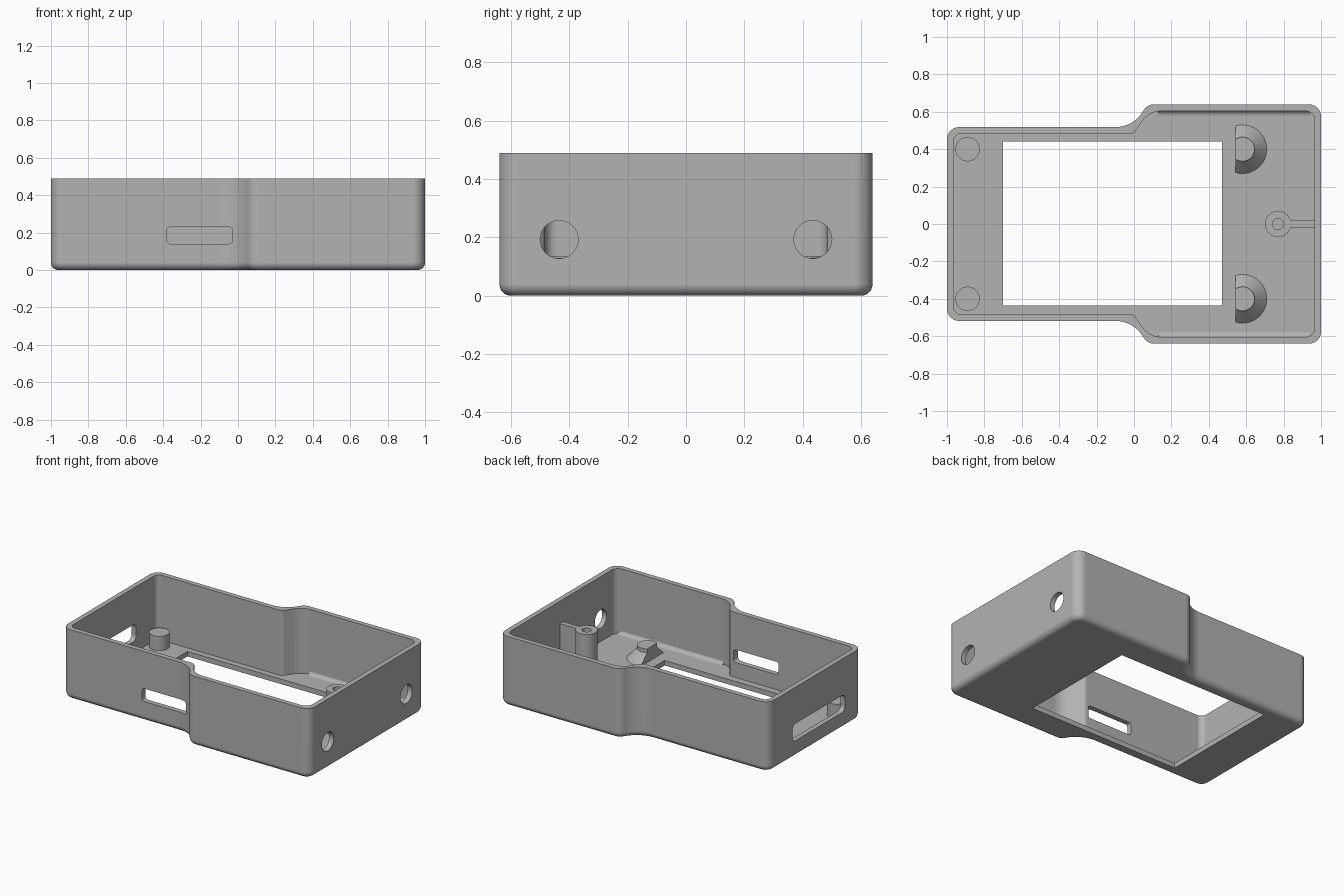
import bpy, bmesh, math
from mathutils import Matrix, Vector

cube = bpy.data.objects.get("Cube")
if cube:
    bpy.data.objects.remove(cube)

grey = bpy.data.materials.new("plain grey")
grey.use_nodes = True
grey.diffuse_color = (0.45, 0.45, 0.45, 1)
bsdf = next(n for n in grey.node_tree.nodes if n.type == 'BSDF_PRINCIPLED')
bsdf.inputs["Base Color"].default_value = grey.diffuse_color

FLOOR, TOP = 0.035, 0.49
# Axis maps: local z becomes -y, or x
TO_FRONT = Matrix(((1, 0, 0), (0, 0, -1), (0, 1, 0))).to_4x4()
TO_SIDE = Matrix(((0, 0, 1), (1, 0, 0), (0, 1, 0))).to_4x4()


def rounded(corners, steps=8):
    """Closed outline whose corners (x, y, tangent length) become arcs."""
    out, n = [], len(corners)
    for i, (x, y, t) in enumerate(corners):
        p = Vector((x, y))
        a = (Vector(corners[i - 1][:2]) - p).normalized()
        b = (Vector(corners[(i + 1) % n][:2]) - p).normalized()
        w = math.cos((math.pi - a.angle(b)) / 2)
        for k in range(steps + 1):
            u = k / steps
            f, g, h = (1 - u) ** 2, 2 * u * (1 - u) * w, u * u
            out.append(((p + a * t) * f + p * g + (p + b * t) * h) / (f + g + h))
    return out


def mirrored(half):
    """Complete a half outline across y = 0, counter-clockwise."""
    return [(x, -y, t) for x, y, t in half] + half[::-1]


def box(x0, x1, y0, y1, t=0):
    pts = [(x0, y0, t), (x1, y0, t), (x1, y1, t), (x0, y1, t)]
    return rounded(pts) if t else [Vector(p[:2]) for p in pts]


def circle(x, y, r, n=48):
    return [Vector((x + r * math.cos(math.tau * k / n), y + r * math.sin(math.tau * k / n)))
            for k in range(n)]


def inset(outline, d):
    out, n = [], len(outline)
    for i, p in enumerate(outline):
        e = (p - outline[i - 1]).normalized()
        f = (outline[(i + 1) % n] - p).normalized()
        m = Vector((-e.y - f.y, e.x + f.x)).normalized()
        out.append(p + m * d / max(0.3, m.dot(Vector((-e.y, e.x)))))
    return out


def loft(name, outline, rings, matrix=Matrix()):
    """Solid through copies of the outline, each ring being (inset, height)."""
    bm = bmesh.new()
    loops = [[bm.verts.new((p.x, p.y, z)) for p in inset(outline, d)] for d, z in rings]
    n = len(outline)
    for lo, hi in zip(loops, loops[1:]):
        for i in range(n):
            j = (i + 1) % n
            bm.faces.new((lo[i], lo[j], hi[j], hi[i]))
    bm.faces.new(loops[0][::-1])
    bm.faces.new(loops[-1])
    bm.transform(matrix)
    bmesh.ops.recalc_face_normals(bm, faces=bm.faces)
    mesh = bpy.data.meshes.new(name)
    bm.to_mesh(mesh)
    bm.free()
    mesh.materials.append(grey)
    obj = bpy.data.objects.new(name, mesh)
    bpy.context.collection.objects.link(obj)
    return obj


def activate(obj):
    bpy.ops.object.select_all(action='DESELECT')
    obj.select_set(True)
    bpy.context.view_layer.objects.active = obj


def cut(obj, *cutters):
    for c in cutters:
        c.hide_render = True
        activate(obj)
        mod = obj.modifiers.new("cut", 'BOOLEAN')
        mod.operation, mod.solver, mod.object = 'DIFFERENCE', 'EXACT', c
        bpy.ops.object.modifier_apply(modifier=mod.name)
        bpy.data.objects.remove(c)


def smooth(obj):
    activate(obj)
    bpy.ops.object.shade_smooth_by_angle(angle=math.radians(30))
    mod = obj.modifiers.new("even shading", 'WEIGHTED_NORMAL')
    mod.keep_sharp = True


# Case shell: stepped outline with a rounded bottom edge
outer = rounded(mirrored([(-1, 0.518, 0.065), (0, 0.518, 0.1),
                          (0.07, 0.64, 0.038), (1, 0.64, 0.065)]))
inner = rounded(mirrored([(-0.965, 0.483, 0.04), (0, 0.483, 0.02),
                          (0.08, 0.605, 0.07), (0.965, 0.605, 0.05)]))
R = 0.04
arc = [k * math.pi / 12 for k in range(7)]
shell = loft("case_shell", outer,
             [(R - R * math.sin(a), R - R * math.cos(a)) for a in arc] + [(0, TOP)])

# Cavity, floor window, port slots and end holes
cutters = [
    loft("cavity_cutter", inner, [(0, FLOOR), (0, 0.6)]),
    loft("window_cutter", box(-0.7, 0.47, -0.435, 0.44), [(0, -0.1), (0, 0.1)]),
    loft("front_slot_cutter", box(-0.38, -0.03, 0.14, 0.23, 0.018),
         [(0, 0.4), (0, 0.6)], TO_FRONT),
    loft("end_slot_cutter", box(-0.33, 0.25, 0.115, 0.235, 0.035),
         [(0, -1.1), (0, -0.93)], TO_SIDE),
]
for y in (-0.435, 0.435):
    cutters.append(loft("hole_cutter", circle(y, 0.193, 0.065),
                        [(0, 0.9), (0, 1.1)], TO_SIDE))
cut(shell, *cutters)
smooth(shell)

for side, s in (("right", -1), ("left", 1)):
    # Round support posts at the narrow end
    smooth(loft(f"support_post_{side}", circle(-0.89, s * 0.4, 0.065),
                [(0, 0.02), (0, 0.135)]))

    # Flared posts trimmed flat on the window side
    flare = loft(f"flared_post_{side}", circle(0.58, s * 0.4, 0.13),
                 [(0, 0.02), (0, FLOOR), (0.065, 0.105), (0.065, 0.13)])
    cut(flare, loft("trim_cutter", box(0.3, 0.543, s * 0.4 - 0.2, s * 0.4 + 0.2),
                    [(0, -0.1), (0, 0.3)]))
    smooth(flare)

    # Concave fillet between the floor and the wide side wall
    r, y = 0.03, 0.607
    curve = [Vector((s * (y - r + r * math.sin(a)), FLOOR + r - r * math.cos(a))) for a in arc]
    corner = [Vector((s * y, FLOOR - 0.002))]
    profile = corner + curve if s < 0 else corner + curve[::-1]
    smooth(loft(f"floor_fillet_{side}", profile[::-1], [(0, 0.13), (0, 0.94)], TO_SIDE))

# Screw post with its rib to the end wall
post = loft("screw_post", circle(0.77, 0, 0.07), [(0, 0.02), (0, 0.335)])
cut(post, loft("screw_hole_cutter", circle(0.77, 0, 0.03, 32), [(0, 0.08), (0, 0.5)]))
smooth(post)
loft("screw_post_rib", box(0.825, 0.98, -0.018, 0.018), [(0, 0.02), (0, 0.334)])
